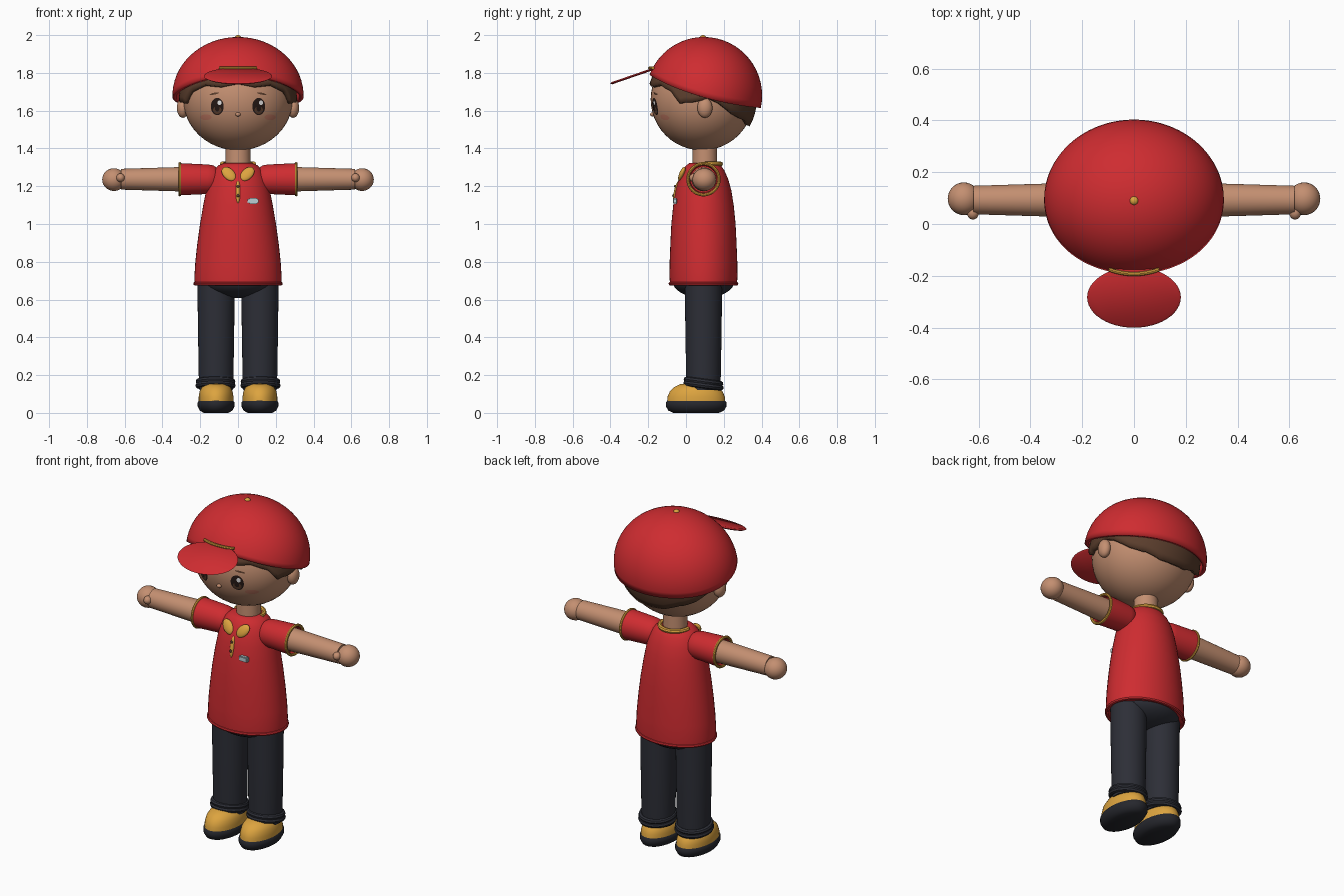
import bpy, bmesh, math
from mathutils import Matrix, Vector

if "Cube" in bpy.data.objects:
    bpy.data.objects.remove(bpy.data.objects["Cube"])

def material(name, r, g, b):
    m = bpy.data.materials.new(name)
    m.diffuse_color = (r, g, b, 1)
    m.use_nodes = True
    m.node_tree.nodes["Principled BSDF"].inputs["Base Color"].default_value = m.diffuse_color
    return m

RED = material("red cloth", 0.62, 0.025, 0.03)
GOLD = material("gold trim", 0.72, 0.37, 0.05)
SKIN = material("skin", 0.55, 0.275, 0.165)
HAIR = material("brown hair", 0.105, 0.048, 0.026)
NAVY = material("dark trousers", 0.026, 0.028, 0.038)
SOLE = material("dark sole", 0.019, 0.02, 0.026)
EYE = material("eye dark", 0.02, 0.01, 0.008)
WHITE = material("white", 0.85, 0.85, 0.85)
BLUSH = material("blush", 0.55, 0.2, 0.13)
TAG = material("pale badge", 0.5, 0.62, 0.66)

def finish(name, bm, mat, M=Matrix()):
    bm.transform(M)
    bmesh.ops.recalc_face_normals(bm, faces=bm.faces)
    me = bpy.data.meshes.new(name)
    bm.to_mesh(me)
    bm.free()
    me.materials.append(mat)
    ob = bpy.data.objects.new(name, me)
    bpy.context.collection.objects.link(ob)
    return ob

def loft(name, rings, mat, M=Matrix(), n=40):
    """Stack of ellipses (height, rx, ry) closed at both ends."""
    bm = bmesh.new()
    rows = []
    for z, rx, ry in rings:
        rows.append([bm.verts.new((rx * math.cos(2 * math.pi * i / n),
                                   ry * math.sin(2 * math.pi * i / n), z)) for i in range(n)])
    for a, b in zip(rows, rows[1:]):
        for i in range(n):
            j = (i + 1) % n
            bm.faces.new((a[i], a[j], b[j], b[i]))
    bm.faces.new(rows[0])
    bm.faces.new(rows[-1])
    return finish(name, bm, mat, M)

def ellipsoid(name, loc, rad, mat, rot=Matrix(), seg=32):
    bm = bmesh.new()
    bmesh.ops.create_uvsphere(bm, u_segments=seg, v_segments=seg // 2, radius=1)
    return finish(name, bm, mat, Matrix.Translation(loc) @ rot @ Matrix.Diagonal((*rad, 1)))

def tube(name, pts, r, mat, cyclic=False):
    cu = bpy.data.curves.new(name, 'CURVE')
    cu.dimensions = '3D'
    cu.bevel_depth = r
    cu.bevel_resolution = 2
    cu.use_fill_caps = True
    sp = cu.splines.new('POLY')
    sp.points.add(len(pts) - 1)
    for p, q in zip(sp.points, pts):
        p.co = (*q, 1)
    sp.use_cyclic_u = cyclic
    cu.materials.append(mat)
    ob = bpy.data.objects.new(name, cu)
    bpy.context.collection.objects.link(ob)
    bpy.ops.object.select_all(action='DESELECT')
    bpy.context.view_layer.objects.active = ob
    ob.select_set(True)
    bpy.ops.object.convert(target='MESH')
    return ob

def arc(f, a0=0, a1=360, n=40):
    return [f(math.radians(a0 + (a1 - a0) * i / n)) for i in range(n + 1)]

def dome(name, c, rad, rim, mat, thick, n=120, rows=16):
    """Ellipsoid shell from the pole down to the height rim(angle from the front)."""
    bm = bmesh.new()
    top = bm.verts.new((c[0], c[1], c[2] + rad[2]))
    cols = []
    for i in range(n):
        t = 360 * i / n
        end = math.acos((rim(t) - c[2]) / rad[2])
        a = math.radians(t)
        col = []
        for k in range(1, rows + 1):
            p = end * k / rows
            col.append(bm.verts.new((c[0] + rad[0] * math.sin(p) * math.sin(a),
                                     c[1] - rad[1] * math.sin(p) * math.cos(a),
                                     c[2] + rad[2] * math.cos(p))))
        cols.append(col)
    for i in range(n):
        a, b = cols[i], cols[(i + 1) % n]
        bm.faces.new((top, a[0], b[0]))
        for k in range(rows - 1):
            bm.faces.new((a[k], a[k + 1], b[k + 1], b[k]))
    ob = finish(name, bm, mat)
    mod = ob.modifiers.new("thickness", 'SOLIDIFY')
    mod.thickness = thick
    return ob

# Head, ears, nose, neck
HC, HR = (0, 0.085, 1.66), (0.29, 0.272, 0.27)
ellipsoid("head", HC, HR, SKIN, seg=48)
ellipsoid("nose", (0, -0.178, 1.58), (0.014, 0.012, 0.011), SKIN, seg=16)
loft("neck", [(1.28, 0.068, 0.066), (1.43, 0.064, 0.064)], SKIN, Matrix.Translation((0, 0.1, 0)))

def face_plate(name, x, z, rx, rz, lift, mat, tilt=0, n=24):
    """Thin oval that follows the curve of the face."""
    bm = bmesh.new()
    ct, st = math.cos(tilt), math.sin(tilt)
    def vert(f, a):
        u, v = f * rx * math.cos(a), f * rz * math.sin(a)
        px, pz = x + u * ct - v * st, z + u * st + v * ct
        d = 1 - (px / HR[0]) ** 2 - ((pz - HC[2]) / HR[2]) ** 2
        return bm.verts.new((px, HC[1] - HR[1] * math.sqrt(d) - lift, pz))
    rows = [[vert(f, 2 * math.pi * i / n) for i in range(n)] for f in (0.35, 0.7, 1)]
    bm.faces.new(rows[0])
    for a, b in zip(rows, rows[1:]):
        for i in range(n):
            bm.faces.new((a[i], b[i], b[(i + 1) % n], a[(i + 1) % n]))
    ob = finish(name, bm, mat)
    if sum(p.normal.y for p in ob.data.polygons) > 0:
        ob.data.flip_normals()

for s, side in ((-1, "left"), (1, "right")):
    ellipsoid(side + "_ear", (s * 0.292, 0.1, 1.615), (0.032, 0.04, 0.053), SKIN, seg=24)
    face_plate(side + "_eye", s * 0.11, 1.622, 0.034, 0.046, 0.003, EYE)
    face_plate(side + "_iris", s * 0.11, 1.603, 0.022, 0.02, 0.005, HAIR)
    face_plate(side + "_pupil", s * 0.11, 1.613, 0.012, 0.017, 0.0065, EYE)
    face_plate(side + "_eye_glint", s * 0.11 + 0.012, 1.642, 0.011, 0.013, 0.008, WHITE)
    face_plate(side + "_eyebrow", s * 0.125, 1.69, 0.026, 0.005, 0.003, HAIR, -s * 0.2)
    face_plate(side + "_cheek", s * 0.17, 1.565, 0.03, 0.015, 0.002, BLUSH)

# Hair with a ragged lower edge
EDGE = [(0, 1.74), (38, 1.73), (55, 1.71), (66, 1.635), (78, 1.64), (95, 1.67),
        (112, 1.62), (140, 1.55), (180, 1.51)]
def hair_rim(t):
    u = min(t, 360 - t)
    for (a, p), (b, q) in zip(EDGE, EDGE[1:]):
        if u <= b:
            return p + (q - p) * (u - a) / (b - a) + 0.014 * (abs((t / 18) % 2 - 1) - 0.5)
dome("hair", HC, (0.312, 0.29, 0.29), hair_rim, HAIR, 0.03)

# Cap with button, visor and gold band
def cap_rim(t):
    a = math.radians(t)
    return 1.686 + 0.0875 * math.cos(a) + 0.016 * math.cos(2 * a)
dome("cap", (0, 0.095, 1.68), (0.347, 0.308, 0.31), cap_rim, RED, 0.02)
ellipsoid("cap_button", (0, 0.09, 1.987), (0.017, 0.017, 0.013), GOLD, seg=16)
loft("visor", [(-0.006, 0.172, 0.116), (0, 0.181, 0.124), (0.006, 0.172, 0.116)], RED,
     Matrix.Translation((0, -0.283, 1.783)) @ Matrix.Rotation(math.radians(19), 4, 'X'), 48)
tube("cap_band", arc(lambda a: (0.23 * math.sin(a), 0.0 - 0.193 * math.cos(a), 1.826), -25, 25, 16),
     0.008, GOLD)

# Shirt with hem, collar, placket and badge
MID = Matrix.Translation((0, 0.0925, 0))
loft("shirt", [(0.68, 0.229, 0.177), (0.72, 0.231, 0.18), (0.8, 0.226, 0.179), (0.9, 0.215, 0.175),
               (1.0, 0.201, 0.17), (1.1, 0.184, 0.16), (1.18, 0.168, 0.147), (1.24, 0.152, 0.13),
               (1.285, 0.13, 0.11), (1.31, 0.105, 0.092), (1.322, 0.075, 0.075)], RED, MID, 48)
tube("shirt_hem", arc(lambda a: (0.227 * math.cos(a), 0.0925 + 0.175 * math.sin(a), 0.684), 0, 351, 39),
     0.01, RED, True)
tube("collar_back", arc(lambda a: (0.083 * math.cos(a), 0.1 + 0.083 * math.sin(a), 1.318), 0, 180),
     0.013, GOLD)
for s, side in ((-1, "left"), (1, "right")):
    ellipsoid(side + "_collar_flap", (s * 0.049, -0.022, 1.265), (0.03, 0.014, 0.046), GOLD,
              Matrix.Rotation(math.radians(-22), 4, 'X') @ Matrix.Rotation(s * math.radians(42), 4, 'Y'), 24)
ellipsoid("placket", (0, -0.05, 1.17), (0.013, 0.014, 0.062), GOLD,
          Matrix.Rotation(math.radians(-12), 4, 'X'), 20)
for z, y in ((1.2, -0.058), (1.15, -0.068)):
    ellipsoid("shirt_button", (0, y, z), (0.008, 0.005, 0.008), HAIR, seg=12)
bm = bmesh.new()
bmesh.ops.create_cube(bm, size=1)
bmesh.ops.bevel(bm, geom=bm.edges[:], offset=0.15, segments=2, affect='EDGES')
finish("badge", bm, TAG, Matrix.Translation((0.08, -0.058, 1.122)) @ Matrix.Diagonal((0.058, 0.022, 0.03, 1)))

# Hips
ellipsoid("hips", (0, 0.0925, 0.7), (0.2, 0.165, 0.093), NAVY)

for s, side in ((-1, "left"), (1, "right")):
    # Sleeve and arm point sideways
    out = Matrix.Translation((0, 0.0925, 1.237)) @ Matrix.Rotation(s * math.pi / 2, 4, 'Y')
    loft(side + "_sleeve", [(0.09, 0.03, 0.03), (0.105, 0.055, 0.055), (0.13, 0.073, 0.073),
                            (0.16, 0.078, 0.078), (0.308, 0.085, 0.085), (0.308, 0.074, 0.074),
                            (0.29, 0.07, 0.07)], RED, out)
    tube(side + "_sleeve_trim", arc(lambda a: (s * 0.308, 0.0925 + 0.083 * math.cos(a),
                                               1.237 + 0.083 * math.sin(a)), 0, 351, 39), 0.008, GOLD, True)
    loft(side + "_arm", [(0.2, 0.064, 0.064), (0.32, 0.064, 0.064), (0.62, 0.055, 0.055)], SKIN, out)
    ellipsoid(side + "_hand", (s * 0.657, 0.0975, 1.235), (0.062, 0.063, 0.06), SKIN)
    ellipsoid(side + "_thumb", (s * 0.622, 0.043, 1.245), (0.023, 0.026, 0.023), SKIN, seg=16)
    # Trouser leg with two folds at the ankle
    x = s * 0.116
    loft(side + "_leg", [(0.12, 0.088, 0.088), (0.2, 0.092, 0.092), (0.45, 0.096, 0.096),
                         (0.69, 0.099, 0.099)], NAVY, Matrix.Translation((x, 0.0925, 0)))
    for z, r in ((0.166, 0.09), (0.145, 0.092)):
        tube(side + "_cuff", arc(lambda a: (x + s * 0.003 + r * math.cos(a), 0.0925 + r * math.sin(a),
                                            z - 0.012 * math.sin(a)), 0, 351, 39), 0.015, NAVY, True)
    # Shoe
    foot = Matrix.Translation((x, 0.054, 0))
    loft(side + "_sole", [(0, 0.065, 0.12), (0.012, 0.086, 0.147), (0.035, 0.098, 0.161),
                          (0.055, 0.098, 0.161), (0.066, 0.09, 0.152)], SOLE, foot)
    loft(side + "_shoe", [(0.055, 0.092, 0.154), (0.085, 0.092, 0.152), (0.115, 0.087, 0.139),
                          (0.137, 0.075, 0.116), (0.152, 0.053, 0.085), (0.158, 0.025, 0.04)], GOLD, foot)

# Smooth shading with sharp rims
bpy.ops.object.select_all(action='SELECT')
bpy.context.view_layer.objects.active = bpy.data.objects["head"]
bpy.ops.object.shade_smooth_by_angle(angle=math.radians(42))
